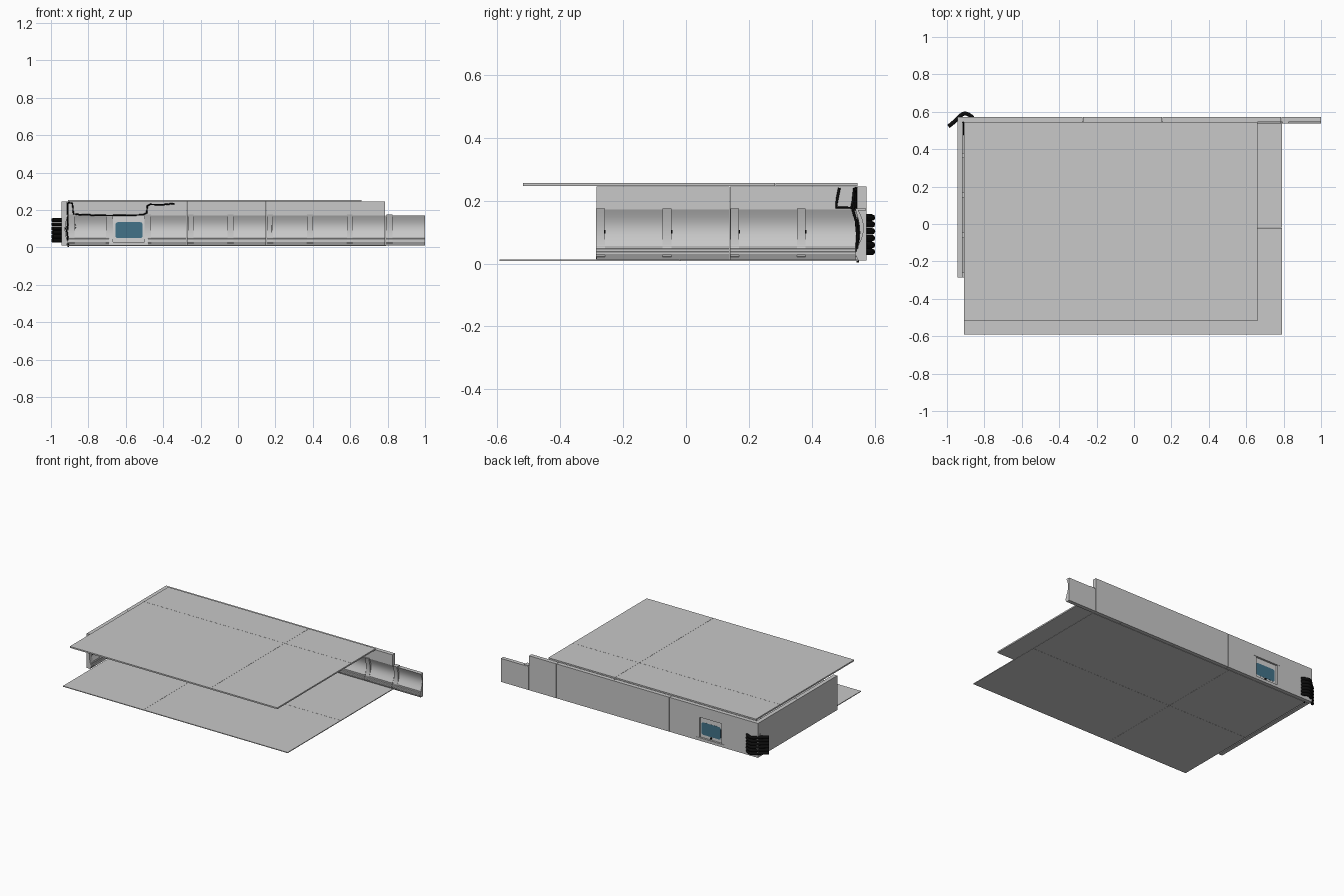
import bpy, bmesh, math
from mathutils import Vector

if "Cube" in bpy.data.objects:
    bpy.data.objects.remove(bpy.data.objects["Cube"])


def material(name, rgb):
    m = bpy.data.materials.new(name)
    m.diffuse_color = (*rgb, 1)
    m.use_nodes = True
    m.node_tree.nodes["Principled BSDF"].inputs["Base Color"].default_value = m.diffuse_color
    return m


GREY = material("panel grey", (0.58, 0.58, 0.58))
LIGHT = material("window frame grey", (0.66, 0.66, 0.66))
BLUE = material("window blue", (0.055, 0.17, 0.25))
BLACK = material("rubber black", (0.004, 0.004, 0.004))


def finish(name, bm, mat, smooth=False):
    bmesh.ops.recalc_face_normals(bm, faces=bm.faces[:])
    me = bpy.data.meshes.new(name)
    bm.to_mesh(me)
    bm.free()
    ob = bpy.data.objects.new(name, me)
    bpy.context.collection.objects.link(ob)
    me.materials.append(mat)
    if smooth:
        bpy.ops.object.select_all(action='DESELECT')
        ob.select_set(True)
        bpy.context.view_layer.objects.active = ob
        bpy.ops.object.shade_smooth_by_angle(angle=math.radians(25))
    return ob


def box(name, lo, hi, mat=GREY):
    bm = bmesh.new()
    bmesh.ops.create_cube(bm, size=1)
    for v in bm.verts:
        v.co = [a + (c + 0.5) * (b - a) for a, b, c in zip(lo, hi, v.co)]
    return finish(name, bm, mat)


BACK, LEFT = 0.573, -0.945          # outer faces of the two walls


def on_back(s, d, z):
    return Vector((s, BACK - d, z))


def on_left(s, d, z):
    return Vector((LEFT + d, s, z))


def extrude(name, profile, s0, s1, place, mat=GREY):
    """Sweep a (depth, height) profile along a wall from s0 to s1."""
    bm = bmesh.new()
    a = [bm.verts.new(place(s0, d, z)) for d, z in profile]
    b = [bm.verts.new(place(s1, d, z)) for d, z in profile]
    n = len(profile)
    for i in range(n):
        j = (i + 1) % n
        bm.faces.new((a[i], a[j], b[j], b[i]))
    bm.faces.new(a)
    bm.faces.new(b[::-1])
    return finish(name, bm, mat, True)


def hollow(edge, sag, z0, z1, n=12):
    """Concave inner curve of a wall panel."""
    return [(edge - sag * math.sin(math.pi * i / n), z0 + (z1 - z0) * i / n)
            for i in range(n + 1)]


BASE = [(0, 0.01), (0.026, 0.01), (0.036, 0.03), (0.036, 0.036), (0.031, 0.038),
        (0.031, 0.046), (0.026, 0.048)]
CURVE = hollow(0.027, 0.017, 0.055, 0.17)
TALL = BASE + CURVE + [(0.028, 0.172), (0.028, 0.245), (0, 0.245)]
LOW = BASE + CURVE + [(0, 0.17)]
RIB = [(0.002, 0.014)] + hollow(0.036, 0.015, 0.022, 0.175) + [(0.002, 0.175)]

# back wall panels, leaving an opening for the window
for i, (s0, s1) in enumerate([(-0.945, -0.69), (-0.48, -0.275), (-0.2735, 0.151),
                              (0.1525, 0.579), (0.5805, 0.787)]):
    extrude(f"back_wall_panel_{i}", TALL, s0, s1, on_back)
extrude("low_wall_extension", LOW, 0.7885, 1.0, on_back)

# left wall panels
for i, (s0, s1) in enumerate([(-0.285, 0.1385), (0.14, 0.545)]):
    extrude(f"left_wall_panel_{i}", TALL, s0, s1, on_left)

# ribs and latches
for i in range(9):
    s = -0.89 + i * 0.2125
    if i not in (1, 2):
        extrude(f"back_rib_{i}", RIB, s - 0.015, s + 0.015, on_back)
for i, s in enumerate((-0.687, -0.483)):
    extrude(f"window_rib_{i}", RIB, s - 0.018, s + 0.018, on_back)
for i, s in enumerate((-0.272, -0.06, 0.155, 0.366)):
    extrude(f"left_rib_{i}", RIB, s - 0.014, s + 0.014, on_left)
    box(f"left_latch_{i}", (LEFT + 0.02, s + 0.012, 0.095),
        (LEFT + 0.026, s + 0.017, 0.107), BLACK)
box("back_latch", (0.178, BACK - 0.026, 0.08), (0.182, BACK - 0.012, 0.12), BLACK)

# window bay: lintel, sill, thin frame and pane
box("window_lintel", (-0.69, BACK - 0.028, 0.17), (-0.48, BACK, 0.245))
box("window_sill", (-0.69, BACK - 0.034, 0.01), (-0.48, BACK, 0.03))
box("window_frame", (-0.69, BACK - 0.021, 0.03), (-0.48, BACK - 0.013, 0.17), LIGHT)
bm = bmesh.new()
ring = []
for cx, cz, q in ((-0.522, 0.123, 0), (-0.643, 0.123, 1), (-0.643, 0.062, 2), (-0.522, 0.062, 3)):
    for k in range(5):
        a = (q + k / 4) * math.pi / 2
        ring.append(bm.verts.new((cx + 0.012 * math.cos(a), BACK - 0.0219,
                                  cz + 0.012 * math.sin(a))))
face = bm.faces.new(ring)
ext = bmesh.ops.extrude_face_region(bm, geom=[face])
for v in ext["geom"]:
    if isinstance(v, bmesh.types.BMVert):
        v.co.y += 0.0098
finish("window_pane", bm, BLUE)
box("window_catch", (-0.587, BACK - 0.013, 0.036), (-0.577, BACK - 0.008, 0.048), BLACK)


# floor and ceiling, each of four slabs with fine seams
def slabs(name, xs, ys, z0, z1, gap=0.0005):
    for i in range(2):
        for j in range(2):
            box(f"{name}_{i}{j}", (xs[i] + gap * i, ys[j] + gap * j, z0),
                (xs[i + 1] - gap * (1 - i), ys[j + 1] - gap * (1 - j), z1))


slabs("floor", (-0.91, -0.3, 0.79), (-0.592, -0.02, 0.548), 0.008, 0.013)
slabs("ceiling", (-0.91, 0.155, 0.66), (-0.518, 0.283, 0.545), 0.2455, 0.255)


# black tubing
def tube(name, pts, r, spline='POLY'):
    cu = bpy.data.curves.new(name, 'CURVE')
    cu.dimensions = '3D'
    cu.bevel_depth = r
    cu.bevel_resolution = 2
    cu.use_fill_caps = True
    sp = cu.splines.new(spline)
    sp.points.add(len(pts) - 1)
    for p, c in zip(sp.points, pts):
        p.co = (*c, 1)
    if spline == 'NURBS':
        sp.use_endpoint_u = True
        sp.order_u = 3
        sp.resolution_u = 6
    cu.materials.append(BLACK)
    ob = bpy.data.objects.new(name, cu)
    bpy.context.collection.objects.link(ob)


for i in range(6):
    z = 0.037 + i * 0.0218
    tube(f"corner_hose_{i}", [(-0.992, 0.522, z), (-0.955, 0.55, z), (-0.915, 0.594, z),
                              (-0.88, 0.586, z), (-0.862, 0.568, z)], 0.0105, 'NURBS')

yb, xl = BACK - 0.034, LEFT + 0.036
tube("back_wall_cable", [(xl, yb, 0.24), (-0.885, yb, 0.236), (-0.88, yb, 0.18),
                         (-0.85, yb, 0.176), (-0.72, yb, 0.171), (-0.51, yb, 0.174),
                         (-0.488, yb, 0.185), (-0.485, yb, 0.222), (-0.47, yb, 0.23),
                         (-0.40, yb, 0.229), (-0.34, yb, 0.235)], 0.004)
tube("left_wall_cable", [(xl, 0.487, 0.24), (xl, 0.48, 0.205), (xl, 0.477, 0.178),
                         (xl, 0.525, 0.177), (xl, 0.53, 0.195), (xl, 0.535, 0.24)], 0.004)
tube("corner_cable", [(xl, yb, 0.215), (xl, 0.53, 0.17), (xl, 0.54, 0.135), (xl - 0.006, 0.544, 0.09),
                      (xl, 0.542, 0.04), (xl + 0.002, 0.546, 0.003)], 0.004)
